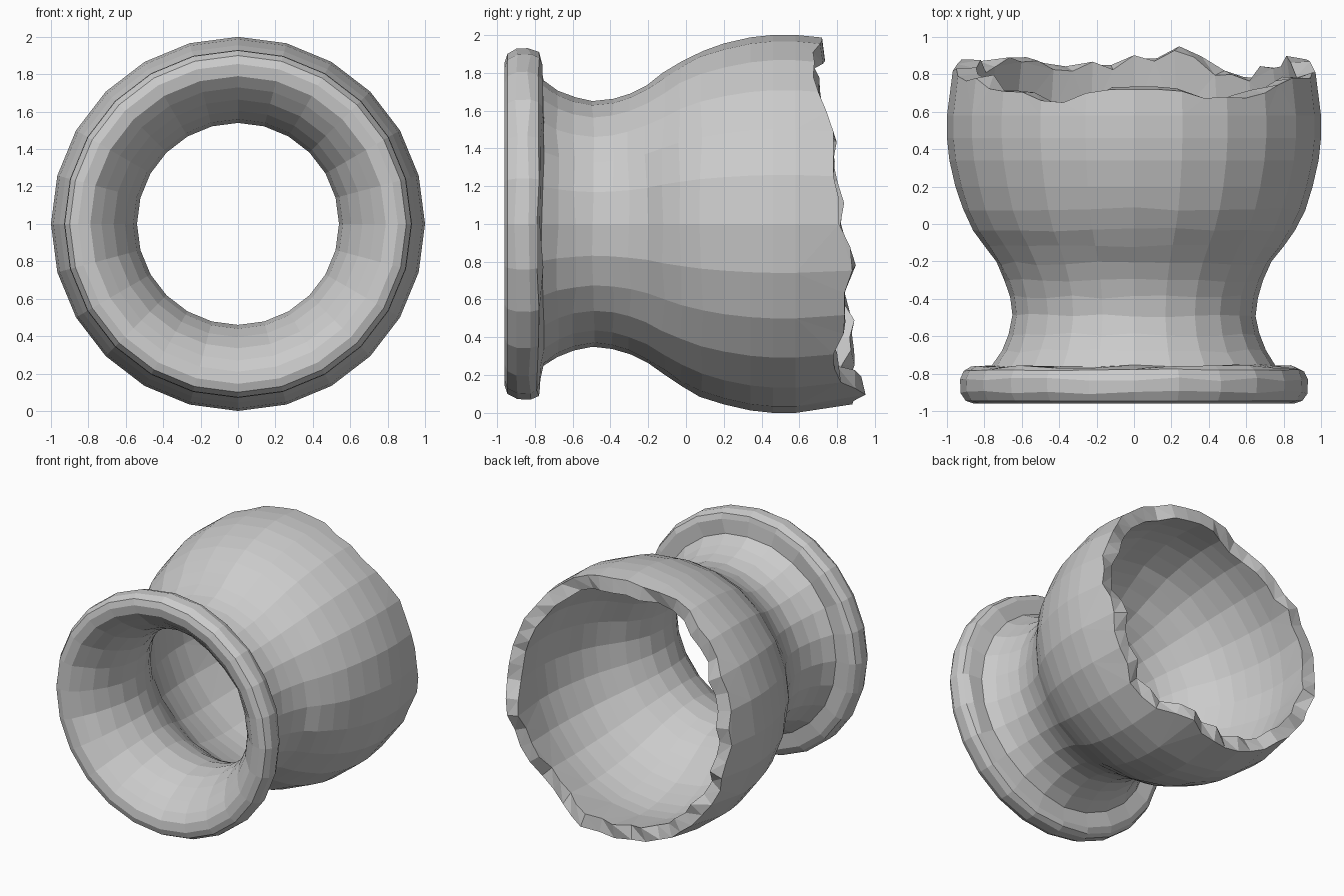
import bpy, bmesh, math, random

if "Cube" in bpy.data.objects:
    bpy.data.objects.remove(bpy.data.objects["Cube"])

random.seed(4)
SIDES = 24

# lathe profile (radius, y): outer belly -> neck -> rim lip -> inside throat -> inside belly
PROFILE = [
    (1.0, 0.58), (1.0, 0.46), (0.987, 0.34), (0.955, 0.2), (0.915, 0.08), (0.86, -0.03), (0.80, -0.12),
    (0.735, -0.21), (0.69, -0.30), (0.662, -0.39), (0.65, -0.49), (0.67, -0.59), (0.705, -0.68),
    (0.76, -0.76), (0.87, -0.765), (0.91, -0.785), (0.93, -0.83), (0.927, -0.90), (0.90, -0.945),
    (0.855, -0.96), (0.79, -0.95), (0.73, -0.90), (0.665, -0.835), (0.605, -0.735), (0.56, -0.62),
    (0.54, -0.49), (0.555, -0.36), (0.59, -0.26), (0.64, -0.16), (0.71, -0.06), (0.765, 0.025),
    (0.815, 0.12), (0.85, 0.23), (0.88, 0.35), (0.893, 0.46), (0.893, 0.57)]

# y of the broken edge every 15 degrees, from +x towards +z
BREAK = [0.81, 0.78, 0.78, 0.70, 0.68, 0.71, 0.72, 0.70, 0.66, 0.71, 0.78, 0.79,
         0.82, 0.88, 0.87, 0.89, 0.86, 0.85, 0.88, 0.95, 0.82, 0.78, 0.84, 0.88]

bm = bmesh.new()


def point(radius, y, step):
    a = 2 * math.pi * step / SIDES
    if step % 1:                       # half steps lie on the flat of a side
        radius *= math.cos(math.pi / SIDES)
    return bm.verts.new((radius * math.cos(a), y, 1 + radius * math.sin(a)))


# body rings, a little uneven around the neck and rim
rings = []
for r, y in PROFILE:
    wobble = 0.01 if -0.93 < y < 0.2 else 0.0
    rings.append([point(r, y + random.uniform(-wobble, wobble), i) for i in range(SIDES)])
for a, b in zip(rings, rings[1:]):
    for i in range(SIDES):
        j = (i + 1) % SIDES
        bm.faces.new((a[i], a[j], b[j], b[i]))

# jagged broken edge with two points per side, outside and inside
outer, inner = [], []
for k in range(2 * SIDES):
    i = k // 2
    y = BREAK[i]
    if k % 2:
        y = (y + BREAK[(i + 1) % SIDES]) / 2 + random.uniform(-0.04, 0.03)
    for edge, depth, jag in ((outer, 0.0, 0.0), (inner, 0.107, 0.035)):
        ye = y + random.uniform(-jag, jag * 0.7)
        edge.append(point(1.0 - depth - 0.35 * (ye - 0.52) ** 2, ye, k / 2))
for i in range(SIDES):
    j = (i + 1) % SIDES
    for edge, ring in ((outer, rings[0]), (inner, rings[-1])):
        bm.faces.new((ring[i], ring[j], edge[2 * j], edge[2 * i + 1], edge[2 * i]))
for k in range(2 * SIDES):
    n = (k + 1) % (2 * SIDES)
    bm.faces.new((outer[k], outer[n], inner[n]))
    bm.faces.new((outer[k], inner[n], inner[k]))

bmesh.ops.triangulate(bm, faces=[f for f in bm.faces if len(f.verts) > 4])
bmesh.ops.recalc_face_normals(bm, faces=bm.faces)
mesh = bpy.data.meshes.new("broken_pot")
bm.to_mesh(mesh)
bm.free()
pot = bpy.data.objects.new("broken_pot", mesh)
bpy.context.collection.objects.link(pot)
